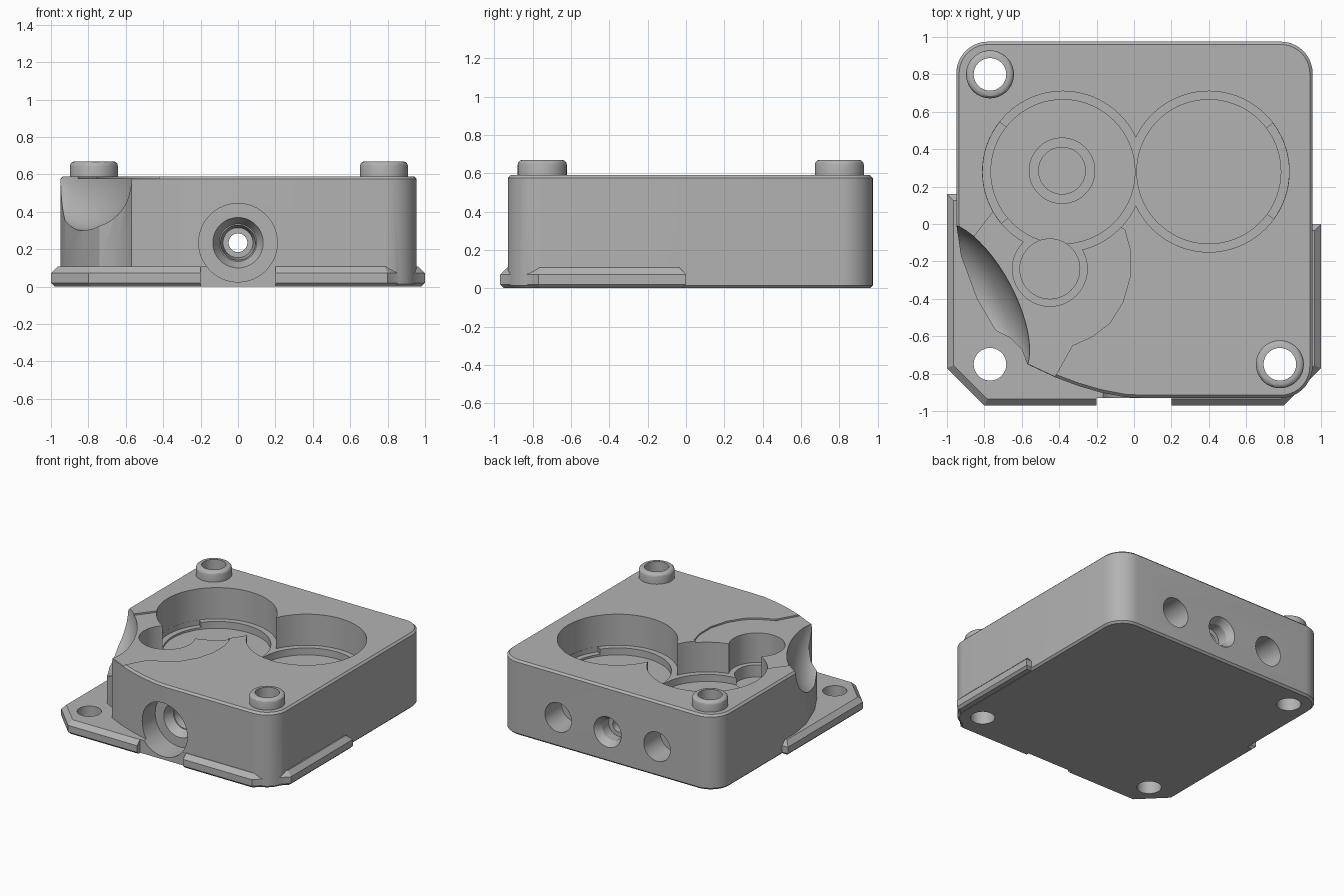
import bpy, bmesh, math
from mathutils import Vector, Matrix

cube = bpy.data.objects.get("Cube")
if cube:
    bpy.data.objects.remove(cube)

metal = bpy.data.materials.new("machined_grey")
metal.use_nodes = True
GREY = (0.45, 0.45, 0.45, 1)
metal.diffuse_color = GREY
metal.node_tree.nodes["Principled BSDF"].inputs["Base Color"].default_value = GREY


def to_object(name, bm):
    bmesh.ops.recalc_face_normals(bm, faces=bm.faces)
    mesh = bpy.data.meshes.new(name)
    bm.to_mesh(mesh)
    bm.free()
    mesh.materials.append(metal)
    obj = bpy.data.objects.new(name, mesh)
    bpy.context.collection.objects.link(obj)
    return obj


def bevel_level(bm, z, width, segments=1):
    edges = [e for e in bm.edges if all(abs(v.co.z - z) < 1e-5 for v in e.verts)]
    if width:
        bmesh.ops.bevel(bm, geom=edges, offset=width, segments=segments,
                        affect='EDGES', profile=0.5)


def prism(name, outline, z0, z1, top=0, bottom=0, segments=1):
    bm = bmesh.new()
    face = bm.faces.new([bm.verts.new((x, y, z0)) for x, y in outline])
    new = bmesh.ops.extrude_face_region(bm, geom=[face])["geom"]
    bmesh.ops.translate(bm, vec=(0, 0, z1 - z0),
                        verts=[v for v in new if isinstance(v, bmesh.types.BMVert)])
    bevel_level(bm, z1, top, segments)
    bevel_level(bm, z0, bottom)
    return to_object(name, bm)


def arc(cx, cy, r, a0, a1, steps=10):
    angles = [math.radians(a0 + (a1 - a0) * i / steps) for i in range(steps + 1)]
    return [(cx + r * math.cos(a), cy + r * math.sin(a)) for a in angles]


def disc(name, cx, cy, r, z0, z1, **kw):
    return prism(name, arc(cx, cy, r, 0, 360, 72)[:-1], z0, z1, **kw)


def bore(name, x, z, y0, y1, r0, r1=None):
    # Round cutter running along y, tapering from r0 to r1
    bm = bmesh.new()
    bmesh.ops.create_cone(bm, cap_ends=True, segments=48, radius1=r0,
                          radius2=r0 if r1 is None else r1, depth=abs(y1 - y0))
    turn = Matrix.Rotation(math.radians(-90 if y1 > y0 else 90), 4, 'X')
    bmesh.ops.transform(bm, verts=bm.verts,
                        matrix=Matrix.Translation((x, (y0 + y1) / 2, z)) @ turn)
    return to_object(name, bm)


def combine(target, tool, operation='DIFFERENCE'):
    mod = target.modifiers.new("join", 'BOOLEAN')
    mod.operation, mod.solver, mod.object = operation, 'EXACT', tool
    bpy.context.view_layer.objects.active = target
    bpy.ops.object.modifier_apply(modifier=mod.name)
    bpy.data.objects.remove(tool)


TOP, LEDGE, FLOOR, PORT_Z = 0.59, 0.345, 0.29, 0.235

# Main block with rounded corners and one cut-away corner
outline = (arc(0.785, 0.805, 0.17, 0, 90) [::-1] + [])[::-1]
outline += arc(-0.78, 0.805, 0.17, 90, 180)
outline += [(-0.95, 0.0), (-0.925, -0.17), (-0.84, -0.4), (-0.74, -0.57),
            (-0.66, -0.61), (-0.6, -0.67), (-0.57, -0.75), (-0.42, -0.82),
            (-0.3, -0.865), (-0.18, -0.9), (-0.05, -0.925), (0.05, -0.93)]
outline += arc(0.785, -0.76, 0.17, -90, 0)
block = prism("pump_block", outline, 0, TOP, top=0.015, bottom=0.015)

# Mounting flange
flange = prism("flange", [(-0.9, 0.16), (-1, 0.16), (-1, -0.77), (-0.8, -0.97),
                          (0.8, -0.97), (1, -0.77), (1, 0), (0.9, 0)],
               0.002, 0.107, top=0.035, bottom=0.018)
combine(block, flange, 'UNION')

# Raised collars
for x, y in ((-0.77, 0.8), (0.78, -0.75)):
    combine(block, disc("collar", x, y, 0.128, 0.5, 0.67, top=0.025, segments=3), 'UNION')

# Shallow step in the top face
combine(block, prism("step_cut", [
    (-0.05, -0.03), (-0.02, -0.14), (-0.02, -0.28), (-0.06, -0.42), (-0.13, -0.53),
    (-0.22, -0.6), (-0.33, -0.65), (-0.43, -0.83), (-0.7, -1), (-1.05, -0.9),
    (-1.05, -0.1), (-0.88, -0.1), (-0.75, 0.07), (-0.5, 0.2)], TOP - 0.012, 0.65))

# Hollowed scoop beside the cut-away corner
bm = bmesh.new()
bmesh.ops.create_uvsphere(bm, u_segments=48, v_segments=24, radius=1)
bmesh.ops.transform(bm, verts=bm.verts, matrix=Matrix.Translation((-0.83, -0.41, 0.6))
                    @ Matrix.Rotation(math.radians(-62), 4, 'Z')
                    @ Matrix.Diagonal((0.46, 0.19, 0.3, 1)))
combine(block, to_object("scoop_cut", bm))

# Twin gear pockets with an inner ledge
for cx, start, end in ((-0.38, 142, 220), (0.4, -36, 37)):
    combine(block, disc("pocket_cut", cx, 0.28, 0.43, LEDGE, 0.75))
    combine(block, disc("pocket_cut", cx, 0.28, 0.385, FLOOR, 0.75))
    sector = [(cx, 0.28)] + arc(cx, 0.28, 0.429, start, end, 16)
    combine(block, prism("sector_cut", sector, FLOOR + 0.015, 0.75))

# Shaft recess in the pocket floor
combine(block, disc("recess_cut", -0.385, 0.285, 0.175, FLOOR - 0.012, 0.4))
combine(block, disc("recess_cut", -0.385, 0.285, 0.125, FLOOR - 0.03, 0.4))

# Small valve pocket and the channel to the main pocket
combine(block, disc("valve_cut", -0.45, -0.24, 0.2, LEDGE, 0.75))
combine(block, prism("channel_cut", [(-0.58, 0.05), (-0.57, -0.1), (-0.52, -0.25),
                                     (-0.38, -0.25), (-0.34, -0.11), (-0.28, 0.05)],
                     LEDGE + 0.001, 0.75))
combine(block, disc("valve_cut", -0.45, -0.24, 0.16, FLOOR - 0.04, 0.75))

# Bolt holes through three corners
for x, y in ((-0.77, 0.8), (0.78, -0.75), (-0.77, -0.75)):
    combine(block, disc("bolt_cut", x, y, 0.087, -0.1, 0.8))

# Stepped front port and the passage to the back
combine(block, prism("flange_gap", [(-0.2, -1.1), (0.2, -1.1), (0.2, -0.931),
                                    (-0.2, -0.931)], -0.1, 0.2))
combine(block, bore("port_cut", 0, PORT_Z, -1.1, -0.73, 0.21))
combine(block, bore("port_cut", 0, PORT_Z, -0.74, -0.66, 0.14, 0.1))
combine(block, bore("port_cut", 0, PORT_Z, -0.68, -0.5, 0.095, 0.08))
combine(block, bore("passage_cut", 0, PORT_Z, -0.6, 1.1, 0.05))

# Back ports
for x in (-0.43, 0.43):
    combine(block, bore("back_port_cut", x, PORT_Z, 1.1, 0.77, 0.115))
combine(block, bore("back_port_cut", 0, PORT_Z, 0.985, 0.92, 0.125, 0.085))
combine(block, bore("back_port_cut", 0, PORT_Z, 0.94, 0.84, 0.085))

# Shading
bpy.ops.object.select_all(action='DESELECT')
block.select_set(True)
bpy.context.view_layer.objects.active = block
bpy.ops.object.shade_smooth_by_angle(angle=math.radians(30))
